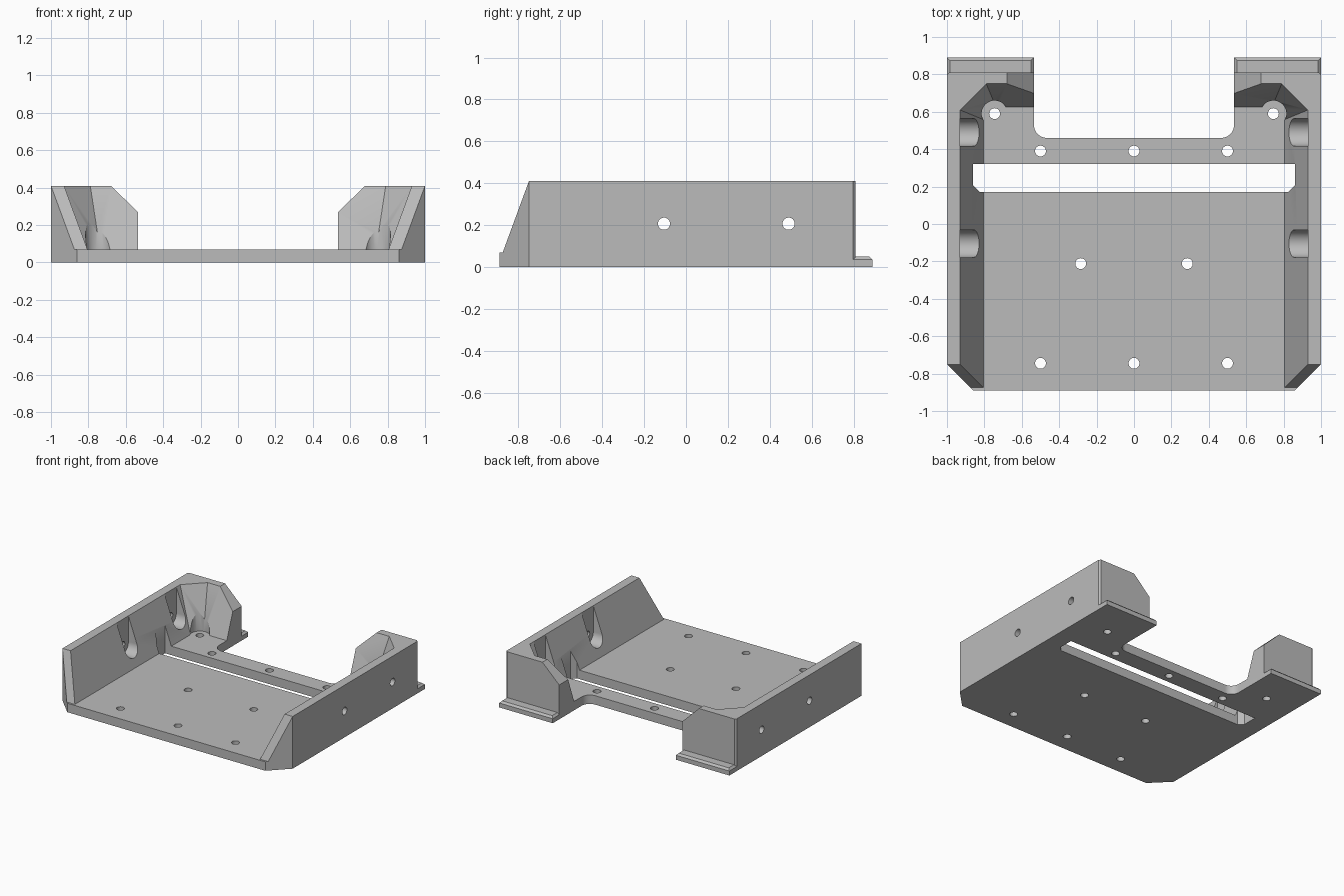
import bpy
import bmesh
from math import cos, sin, pi, radians

default = bpy.data.objects.get("Cube")
if default:
    bpy.data.objects.remove(default, do_unlink=True)

grey = bpy.data.materials.new("plain grey")
grey.use_nodes = True
colour = (0.5, 0.5, 0.5, 1)
grey.diffuse_color = colour
grey.node_tree.nodes["Principled BSDF"].inputs["Base Color"].default_value = colour

WIDTH, TOP, FLOOR, BACK = 1.0, 0.41, 0.07, 0.81
GAP = 0.535          # half width of the opening at the back
DRAFT = 0.125        # how far the inner walls lean over their height
RISE = TOP - FLOOR


def loft(name, rings):
    """Closed solid through rings of equal length."""
    bm = bmesh.new()
    loops = [[bm.verts.new(p) for p in ring] for ring in rings]
    n = len(loops[0])
    for low, high in zip(loops, loops[1:]):
        for i in range(n):
            j = (i + 1) % n
            bm.faces.new((low[i], low[j], high[j], high[i]))
    bm.faces.new(loops[0][::-1])
    bm.faces.new(loops[-1])
    bmesh.ops.recalc_face_normals(bm, faces=bm.faces)
    mesh = bpy.data.meshes.new(name)
    bm.to_mesh(mesh)
    bm.free()
    mesh.materials.append(grey)
    obj = bpy.data.objects.new(name, mesh)
    bpy.context.collection.objects.link(obj)
    return obj


def prism(name, outline, start, end, axis="z"):
    """Extrude a 2D outline along one axis."""
    place = {"x": lambda a, b, t: (t, a, b),
             "y": lambda a, b, t: (a, t, b),
             "z": lambda a, b, t: (a, b, t)}[axis]
    return loft(name, [[place(a, b, t) for a, b in outline] for t in (start, end)])


def arc(x, y, r, start, end, steps):
    return [(x + r * cos(start + (end - start) * i / steps),
             y + r * sin(start + (end - start) * i / steps)) for i in range(steps + 1)]


def circle(x, y, r, n=32):
    return arc(x, y, r, 0, 2 * pi, n)[:-1]


def mirrored(half):
    """Complete an outline given for the +x side."""
    return half + [(-x, y) for x, y in reversed(half)]


def combine(target, tool, operation="DIFFERENCE"):
    mod = target.modifiers.new("combine", "BOOLEAN")
    mod.operation, mod.solver, mod.object = operation, "EXACT", tool
    bpy.context.view_layer.objects.active = target
    bpy.ops.object.modifier_apply(modifier=mod.name)
    bpy.data.objects.remove(tool, do_unlink=True)


# Tray block with cut front corners and a rounded notch at the back
half = [(0.86, -0.89), (WIDTH, -0.75), (WIDTH, BACK - 0.013), (WIDTH - 0.013, BACK), (GAP, BACK)]
half += arc(GAP - 0.07, 0.53, 0.07, 0, -pi / 2, 10)
tray = prism("mounting_tray", mirrored(half), 0, TOP)


# Hollow interior with leaning walls
def cavity_ring(d, z):
    ring = mirrored([(0.805 + d, -1.2), (0.805 + d, 0.558 + 0.414 * d),
                     (0.738 + 0.414 * d, 0.625 + d)])
    return [(x, y, z) for x, y in ring]


combine(tray, loft("cavity", [cavity_ring(0, FLOOR), cavity_ring(2 * DRAFT, FLOOR + 2 * RISE)]))

# Sloping front ends of the side walls
slope = [(-0.875, FLOOR), (-0.875 + 2 * DRAFT, FLOOR + 2 * RISE), (-1.2, FLOOR + 2 * RISE), (-1.2, FLOOR)]
combine(tray, prism("front_slope", slope, -1.2, 1.2, "x"))

# Cut corners on the back posts
corner = mirrored([(0.5, 0.236), (0.86, 0.584)])
combine(tray, prism("post_corner", corner, 0.6, 1.0, "y"))

# Long slot through the floor
slot = mirrored([(0.825, 0.172), (0.86, 0.207), (0.86, 0.322)])
combine(tray, prism("floor_slot", slot, -0.2, 0.6))

# Screw holes in the floor
holes = [(x, y) for y in (0.39, -0.745) for x in (-0.5, 0, 0.5)]
holes += [(side * x, y) for side in (-1, 1) for x, y in ((0.285, -0.212), (0.745, 0.59))]
for x, y in holes:
    combine(tray, prism("floor_hole", circle(x, y, 0.029), -0.2, 0.3))

for side in (-1, 1):
    # Screw head clearance in the back corners
    combine(tray, prism("corner_clearance", circle(side * 0.745, 0.59, 0.07), FLOOR, 0.6))
    # Side holes with open-topped recesses
    for y in (-0.105, 0.49):
        combine(tray, prism("side_hole", circle(y, 0.207, 0.029), side * 0.7, side * 1.2, "x"))
        recess = arc(y, 0.207, 0.073, pi, 2 * pi, 20) + [(y + 0.073, 0.6), (y - 0.073, 0.6)]
        combine(tray, prism("side_recess", recess, side * 0.6, side * 0.93, "x"))

# Bevelled foot lips at the back
for side in (-1, 1):
    def lip_ring(d, z):
        return [(side * x, y, z) for x, y in ((GAP + d, 0.79), (WIDTH - d, 0.79),
                                              (WIDTH - d, 0.89 - d), (GAP + d, 0.89 - d))]
    lip = loft("foot_lip", [lip_ring(0, 0), lip_ring(0, 0.035), lip_ring(0.015, 0.05)])
    combine(tray, lip, "UNION")

bpy.ops.object.select_all(action="DESELECT")
tray.select_set(True)
bpy.context.view_layer.objects.active = tray
bpy.ops.object.shade_smooth_by_angle(angle=radians(25))
